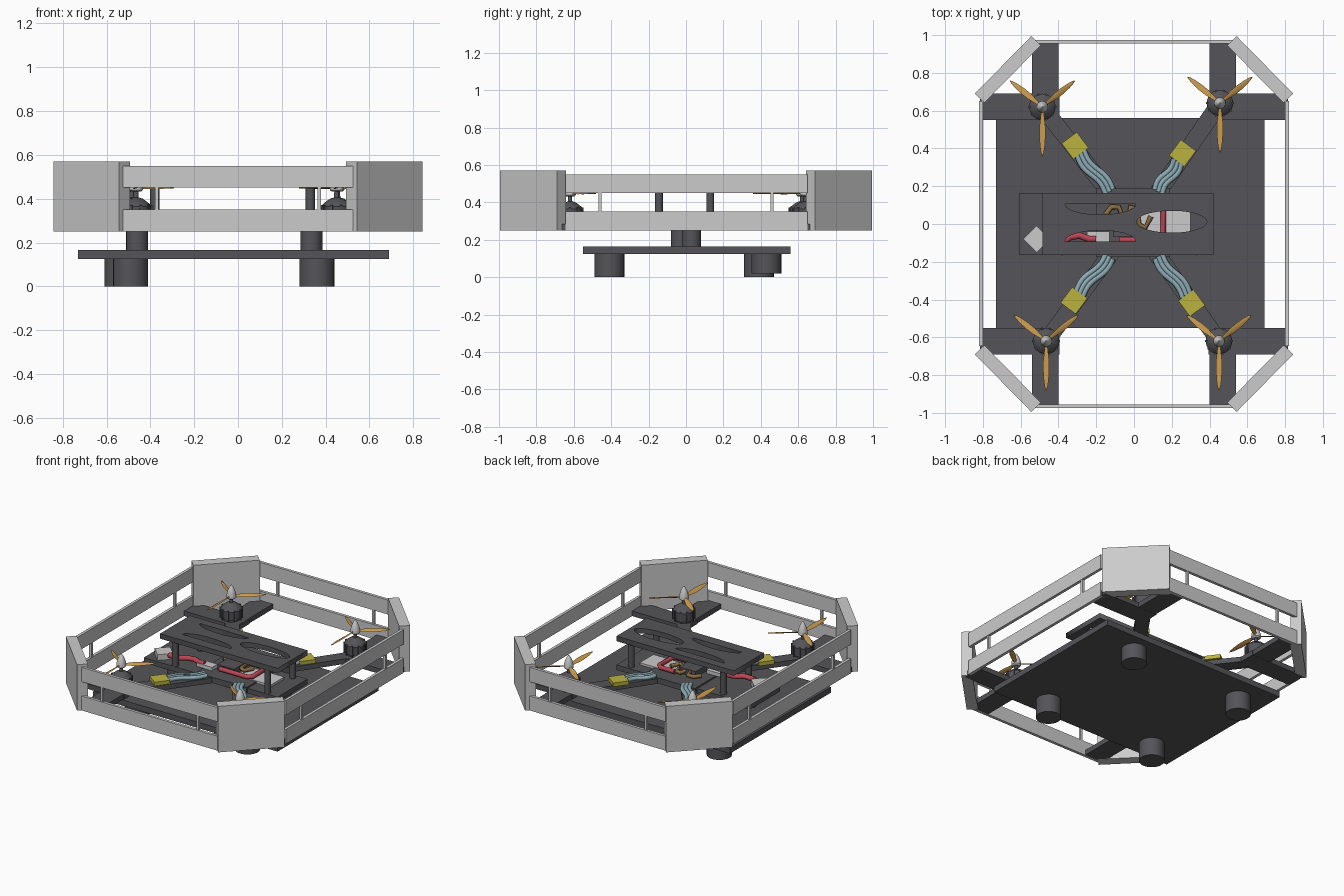
import bpy, bmesh
from math import sin, cos, pi, radians, atan2, hypot
from mathutils import Vector, Matrix

if "Cube" in bpy.data.objects:
    bpy.data.objects.remove(bpy.data.objects["Cube"])


def mat(name, r, g, b):
    m = bpy.data.materials.new(name)
    m.diffuse_color = (r, g, b, 1)
    m.use_nodes = True
    m.node_tree.nodes["Principled BSDF"].inputs["Base Color"].default_value = m.diffuse_color
    return m


DARK = mat("dark_carbon", 0.09, 0.09, 0.1)
WOOD = mat("orange_blade", 0.6, 0.33, 0.08)
YELLOW = mat("yellow_controller", 0.5, 0.45, 0.05)
BLUE = mat("blue_wire", 0.27, 0.42, 0.47)
RED = mat("red_wire", 0.5, 0.06, 0.09)
BROWN = mat("brown_wire", 0.25, 0.15, 0.05)


def add(name, bm, m=None):
    bmesh.ops.recalc_face_normals(bm, faces=bm.faces[:])
    me = bpy.data.meshes.new(name)
    bm.to_mesh(me)
    bm.free()
    ob = bpy.data.objects.new(name, me)
    bpy.context.collection.objects.link(ob)
    if m:
        me.materials.append(m)
    return ob


def smooth(ob, angle=35):
    bpy.ops.object.select_all(action='DESELECT')
    ob.select_set(True)
    bpy.context.view_layer.objects.active = ob
    bpy.ops.object.shade_smooth_by_angle(angle=radians(angle))


def box(name, x, y, z, m=None, rot=0):
    """Box from (min, max) ranges, turned about its own centre."""
    lo, hi = Vector((x[0], y[0], z[0])), Vector((x[1], y[1], z[1]))
    bm = bmesh.new()
    bmesh.ops.create_cube(bm, size=1, matrix=Matrix.Translation((lo + hi) / 2)
                          @ Matrix.Rotation(rot, 4, 'Z') @ Matrix.Diagonal((*(hi - lo), 1)))
    return add(name, bm, m)


def lathe(name, cx, cy, profile, m=None, n=24):
    """Solid of revolution from (radius, z) points."""
    bm = bmesh.new()
    rings = [[bm.verts.new((cx + r * cos(2 * pi * i / n), cy + r * sin(2 * pi * i / n), z))
              for i in range(n)] for r, z in profile]
    for a, b in zip(rings, rings[1:]):
        for i in range(n):
            bm.faces.new((a[i], a[(i + 1) % n], b[(i + 1) % n], b[i]))
    bm.faces.new(rings[0])
    bm.faces.new(rings[-1])
    ob = add(name, bm, m)
    smooth(ob)
    return ob


def curve(name, loops, m, dims='3D', cyclic=False, **kw):
    """Tube (bevel) or filled plate with holes (2D), turned into a mesh."""
    cu = bpy.data.curves.new(name, 'CURVE')
    cu.dimensions = dims
    for k, v in kw.items():
        setattr(cu, k, v)
    for pts in loops:
        s = cu.splines.new('POLY')
        s.points.add(len(pts) - 1)
        for p, q in zip(s.points, pts):
            p.co = (*q, 1) if len(q) == 3 else (*q, 0, 1)
        s.use_cyclic_u = cyclic
    cu.materials.append(m)
    ob = bpy.data.objects.new(name, cu)
    bpy.context.collection.objects.link(ob)
    bpy.ops.object.select_all(action='DESELECT')
    ob.select_set(True)
    bpy.context.view_layer.objects.active = ob
    bpy.ops.object.convert(target='MESH')
    return bpy.context.view_layer.objects.active


def arc(cx, cy, rx, ry, a0, a1, n):
    return [(cx + rx * cos(a0 + (a1 - a0) * i / n), cy + ry * sin(a0 + (a1 - a0) * i / n))
            for i in range(n)]


def blade(name, cx, cy, z, angle, length):
    """Twisted propeller blade lofted through diamond sections."""
    bm = bmesh.new()
    rings = []
    for t, w in ((0.03, .012), (.2, .022), (.4, .034), (.6, .034), (.8, .026), (.93, .015), (1, .004)):
        p = radians(32 - 22 * t)
        ring = []
        for u, v in ((-w / 2, 0), (0, .004), (w / 2, 0), (0, -.004)):
            ring.append(bm.verts.new((t * length, u * cos(p) - v * sin(p), u * sin(p) + v * cos(p))))
        rings.append(ring)
    for a, b in zip(rings, rings[1:]):
        for i in range(4):
            bm.faces.new((a[i], a[(i + 1) % 4], b[(i + 1) % 4], b[i]))
    bm.faces.new(rings[0])
    bm.faces.new(rings[-1])
    bm.transform(Matrix.Translation((cx, cy, z)) @ Matrix.Rotation(angle, 4, 'Z'))
    smooth(add(name, bm, WOOD), 50)


# Guard frame: slanted corner panels, double rails and thin posts
for sx in (-1, 1):
    for sy in (-1, 1):
        cx, cy = sx * 0.668, sy * 0.818
        box("corner_panel", (cx - .213, cx + .213), (cy - .035, cy + .035), (.25, .57),
            rot=-sx * sy * radians(45.5))
for s in (-1, 1):
    for z in ((.25, .35), (.45, .55)):
        box("long_rail", (s * .81 - .01, s * .81 + .01), (-.645, .65), z)
        box("short_rail", (-.53, .53), (s * .965 - .01, s * .965 + .01), z)
    for t in (-1, 1):
        box("long_rail_post", (s * .81 - .008, s * .81 + .008), (t * .46 - .008, t * .46 + .008), (.35, .45))
        box("short_rail_post", (t * .37 - .008, t * .37 + .008), (s * .965 - .008, s * .965 + .008), (.35, .45))

# Base plate, feet and the columns that carry the frame
box("base_plate", (-.73, .69), (-.55, .56), (.125, .165), DARK)
for x, y, z in ((-.49, -.41, 0), (.36, -.41, 0), (-.53, .39, 0), (.36, .43, .02)):
    lathe("foot", x, y, [(.08, z), (.08, .13)], DARK)
for x, y in ((-.46, -.03), (.335, .03)):
    lathe("support_column", x, y, [(.05, .16), (.05, .255)], DARK)

# Central body: hub, long lower plate, pierced top plate on pillars
box("hub_plate", (-.2, .19), (-.175, .19), (.255, .295), DARK)
box("lower_plate", (-.61, .42), (-.165, .165), (.25, .285), DARK)
plate = curve("top_plate", [
    [(-.485, -.165), (.42, -.165), (.42, .165), (-.485, .165)],
    arc(.2, .012, .186, .058, 0, 2 * pi, 40),
    arc(-.178, .105, .187, .055, pi, 2 * pi, 20) + [(.009, .105)],
    arc(-.178, -.092, .187, .058, 0, pi, 20) + [(-.365, -.092)],
], DARK, dims='2D', cyclic=True, extrude=.0175, fill_mode='BOTH')
plate.location.z = .4675
for x in (-.38, .33):
    for y in (-.145, .13):
        lathe("plate_pillar", x, y, [(.021, .28), (.021, .455)], DARK, 16)

# Motors, propellers, arms and corner beams
for mx, my in ((-.485, .62), (.455, .64), (-.465, -.62), (.45, -.62)):
    sx, sy = (1 if mx > 0 else -1), (1 if my > 0 else -1)
    box("cross_beam", sorted((sx * .395, sx * .815)), sorted((sy * .55, sy * .69)), (.25, .285), DARK)
    box("length_beam", sorted((sx * .4, sx * .54)), sorted((sy * .55, sy * .96)), (.251, .286), DARK)
    ax, ay = sx * .08, sy * .1
    dx, dy = mx - ax, my - ay
    L, ang = hypot(dx, dy), atan2(dy, dx)
    cx, cy = (mx + ax) / 2, (my + ay) / 2
    box("arm", (cx - L / 2, cx + L / 2), (cy - .045, cy + .045), (.252, .287), DARK, ang)
    lathe("motor", mx, my, [(.05, .28), (.05, .3), (.068, .305), (.07, .365), (.06, .378),
                            (.03, .4), (.012, .405), (.01, .445)], DARK)
    for i in range(10):
        a = 2 * pi * i / 10
        px, py = mx + .066 * cos(a), my + .066 * sin(a)
        box("motor_rib", (px - .008, px + .008), (py - .005, py + .005), (.3, .372), DARK, a)
    lathe("propeller_hub", mx, my, [(.022, .432), (.031, .44), (.03, .462), (.022, .49),
                                    (.011, .513), (.003, .525)])
    for deg, ln in ((39, .22), (141, .22), (270, .262)):
        blade("propeller_blade", mx, my, .45, radians(deg), ln)

# Speed controllers on the arms with wavy wire bundles
for x, y in ((-.312, .415), (.257, .375), (-.318, -.405), (.305, -.418)):
    sx, sy = (1 if x > 0 else -1), (1 if y > 0 else -1)
    ang = atan2(sy * .52, sx * .385)
    box("speed_controller", (x - .052, x + .052), (y - .05, y + .05), (.285, .312), YELLOW, ang)
    end = Vector((sx * .13, sy * .17))
    start = Vector((x, y)) + (end - Vector((x, y))).normalized() * .05
    d = end - start
    side = Vector((-d.y, d.x)).normalized()
    for k in (-1, 0, 1):
        pts = []
        for i in range(13):
            t = i / 12
            p = start + d * t + side * (k * .023 + .012 * sin(t * 2 * pi) * sx * sy)
            pts.append((p.x, p.y, .301))
        smooth(curve("controller_wire", [pts], BLUE, bevel_depth=.014, bevel_resolution=2, use_fill_caps=True), 60)

# Electronics between the plates
box("receiver_block", (-.565, -.465), (-.13, -.03), (.285, .325), None, radians(45))
box("control_board", (-.11, .02), (-.07, .05), (.295, .335), DARK)
box("power_module", (-.25, -.13), (-.1, -.04), (.295, .32))
box("battery_pad", (.03, .3), (-.07, .08), (.285, .3))
for name, pts, m, r in (
        ("red_lead", [(-.46, -.1), (-.38, -.1), (-.34, -.07), (-.29, -.06), (-.24, -.08), (-.2, -.08)], RED, .018),
        ("red_loop", [(-.08, -.085), (.13, -.085), (.155, -.065), (.155, .07), (.13, .095), (.02, .095)], RED, .016),
        ("brown_cable", [(-.15, .05), (-.12, .09), (-.08, .09), (-.06, .03), (-.03, .03), (-.02, .09),
                         (.02, .08), (.025, .0), (.06, -.02), (.09, .04)], BROWN, .014)):
    smooth(curve(name, [[(x, y, .318) for x, y in pts]], m, bevel_depth=r, bevel_resolution=2, use_fill_caps=True), 60)
